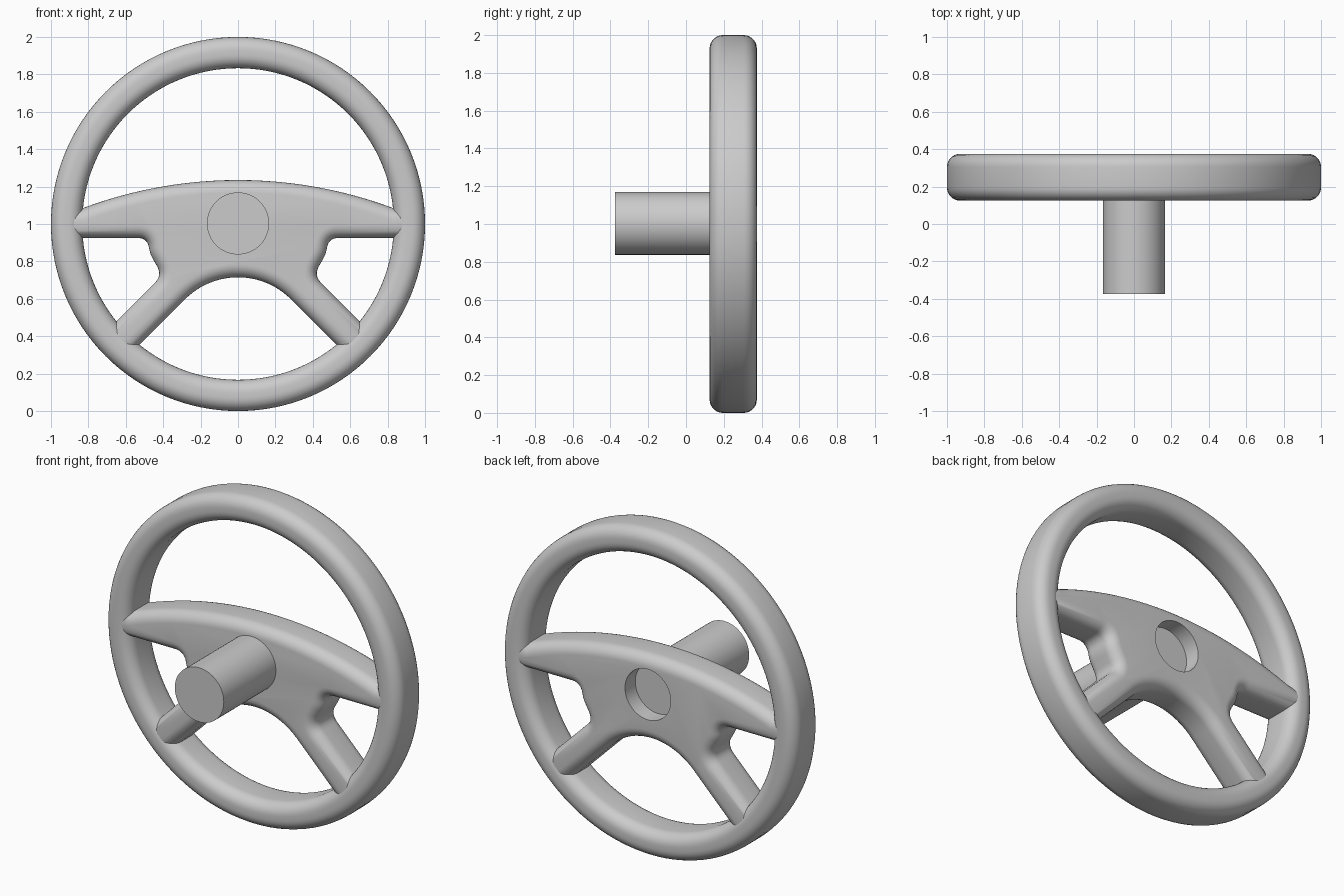
import bpy, bmesh, math
from mathutils import Vector

if "Cube" in bpy.data.objects:
    bpy.data.objects.remove(bpy.data.objects["Cube"])


def finish(name, bm):
    bmesh.ops.recalc_face_normals(bm, faces=bm.faces[:])
    me = bpy.data.meshes.new(name)
    bm.to_mesh(me)
    bm.free()
    ob = bpy.data.objects.new(name, me)
    bpy.context.collection.objects.link(ob)
    return ob


def smooth(ob):
    bpy.ops.object.select_all(action='DESELECT')
    ob.select_set(True)
    bpy.context.view_layer.objects.active = ob
    bpy.ops.object.shade_smooth_by_angle(angle=math.radians(35))


def skin(name, rings, closed=False):
    """Join equal-length vertex loops; cap the ends unless closed."""
    bm = bmesh.new()
    vs = [[bm.verts.new(p) for p in r] for r in rings]
    n = len(vs[0])
    for k in range(len(vs) if closed else len(vs) - 1):
        a, b = vs[k], vs[(k + 1) % len(vs)]
        for i in range(n):
            j = (i + 1) % n
            bm.faces.new((a[i], a[j], b[j], b[i]))
    if not closed:
        bm.faces.new(vs[0])
        bm.faces.new(vs[-1])
    return finish(name, bm)


def fillet(a, c, b, r, steps=6):
    """Rounded corner at c between a and b."""
    a, c, b = Vector(a), Vector(c), Vector(b)
    p, q = c + (a - c).normalized() * r, c + (b - c).normalized() * r
    ts = [i / steps for i in range(steps + 1)]
    return [tuple(p * (1 - t) ** 2 + c * 2 * t * (1 - t) + q * t * t) for t in ts]


def inset(pts, d):
    """Offset a clockwise outline inwards with mitred corners."""
    out = []
    for i, p in enumerate(pts):
        p = Vector(p)
        e = (p - Vector(pts[i - 1])).normalized()
        f = (Vector(pts[(i + 1) % len(pts)]) - p).normalized()
        n1, n2 = Vector((e.y, -e.x)), Vector((f.y, -f.x))
        out.append(p + (n1 + n2) * (d / (1 + n1.dot(n2))))
    return out


def cylinder(name, r, y0, y1, n=64):
    ang = [2 * math.pi * i / n for i in range(n)]
    return skin(name, [[(r * math.cos(a), y, 1.003 + r * math.sin(a)) for a in ang]
                       for y in (y0, y1)])


# Rim: rounded rectangle turned about the y axis
R0, R1, Y0, Y1, F = 0.833, 1.0, 0.125, 0.375, 0.07
section = []
for cx, cy, start in ((R1 - F, Y1 - F, 0), (R0 + F, Y1 - F, 90),
                      (R0 + F, Y0 + F, 180), (R1 - F, Y0 + F, 270)):
    for i in range(8):
        a = math.radians(start + 90 * i / 7)
        section.append((cx + F * math.cos(a), cy + F * math.sin(a)))
N = 128
rim = skin("rim", [[(r * math.cos(2 * math.pi * k / N), y, 1 + r * math.sin(2 * math.pi * k / N))
                    for r, y in section] for k in range(N)], closed=True)
smooth(rim)

# Spoke plate: right half of the outline (clockwise from the top), then mirrored
half = []
for i in range(13):
    x = 0.84 * i / 12
    half.append((x, 1.235 - 2.37 + math.sqrt(2.37 ** 2 - x * x)))
half += [(0.95, 1.075), (0.95, 0.925)]
notch = [(0.95, 0.925), (0.485, 0.925), (0.47, 0.84), (0.405, 0.725), (0.73, 0.40)]
half += fillet(*notch[0:3], 0.05)
half += fillet(*notch[1:4], 0.03, 4)
half += fillet(*notch[2:5], 0.055)
half += [(0.73, 0.40), (0.605, 0.276)]
for i in range(13):
    a = math.radians(45 * (1 - i / 12))
    half.append((0.40 * math.sin(a), 0.315 + 0.40 * math.cos(a)))
outline = half + [(-x, z) for x, z in half[-2:0:-1]]

rings = []
P0, P1, B = 0.13, 0.37, 0.068
for side in (0, 1):
    for i in range(8):
        a = math.radians(90 * (i if side == 0 else 7 - i) / 7)
        depth = B * (1 - math.sin(a))
        y = P0 + depth if side == 0 else P1 - depth
        rings.append([(p.x, y, p.y) for p in inset(outline, B * (1 - math.cos(a)))])
# ring order: front cap edge -> front wall -> back wall -> back cap edge
rings = rings[:8][::-1] + rings[8:][::-1]
rings = rings[:8] and sorted(rings, key=lambda r: r[0][1])
plate = skin("spoke_plate", rings)

# Round recess in the back of the hub
cutter = cylinder("recess_cutter", 0.155, 0.27, 0.45)
cutter.hide_render = True
mod = plate.modifiers.new("recess", 'BOOLEAN')
mod.operation = 'DIFFERENCE'
mod.solver = 'EXACT'
mod.object = cutter
bpy.context.view_layer.objects.active = plate
bpy.ops.object.modifier_apply(modifier=mod.name)
bpy.data.objects.remove(cutter)
smooth(plate)

# Steering column
smooth(cylinder("column", 0.166, -0.375, 0.2))
